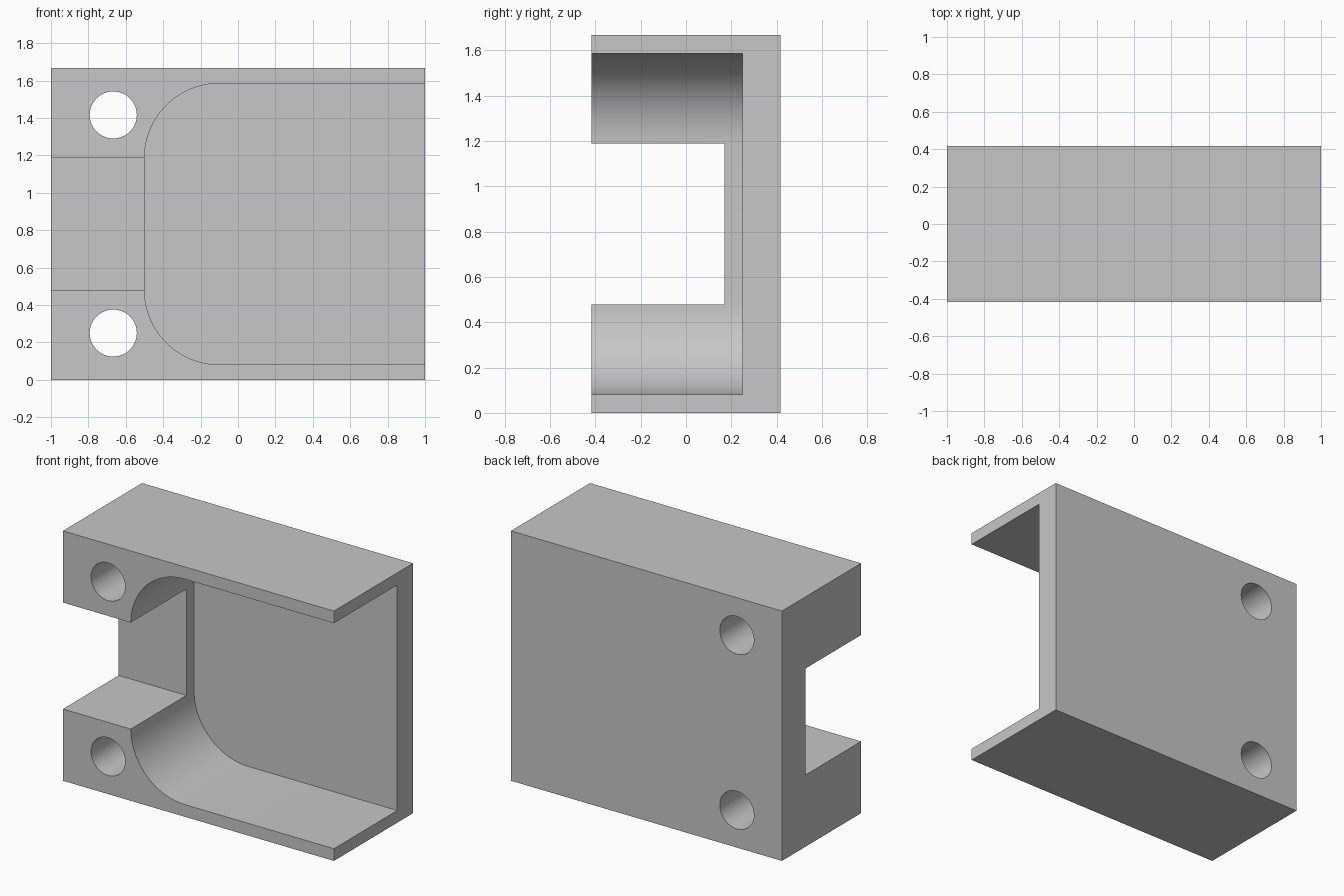
import bpy
import bmesh
from math import cos, sin, pi

cube = bpy.data.objects.get("Cube")
if cube:
    bpy.data.objects.remove(cube, do_unlink=True)

WIDTH, DEPTH, HEIGHT = 2.0, 0.834, 1.667
FRONT, BACK, MID = -DEPTH / 2, DEPTH / 2, HEIGHT / 2
OVER = 0.2  # how far cutters reach past the block

grey = bpy.data.materials.new("plain grey")
grey.use_nodes = True
colour = (0.57, 0.57, 0.57, 1)
grey.diffuse_color = colour
grey.node_tree.nodes["Principled BSDF"].inputs["Base Color"].default_value = colour


def prism(name, outline, y0, y1):
    """Extrude an (x, z) outline along y."""
    bm = bmesh.new()
    face = bm.faces.new([bm.verts.new((x, y0, z)) for x, z in outline])
    moved = bmesh.ops.extrude_face_region(bm, geom=[face])["geom"]
    verts = [v for v in moved if isinstance(v, bmesh.types.BMVert)]
    bmesh.ops.translate(bm, verts=verts, vec=(0, y1 - y0, 0))
    bmesh.ops.recalc_face_normals(bm, faces=bm.faces)
    mesh = bpy.data.meshes.new(name)
    bm.to_mesh(mesh)
    bm.free()
    mesh.materials.append(grey)
    obj = bpy.data.objects.new(name, mesh)
    bpy.context.collection.objects.link(obj)
    return obj


def rect(x0, x1, z0, z1):
    return [(x0, z0), (x1, z0), (x1, z1), (x0, z1)]


def arc(cx, cz, r, start, end, steps):
    angles = [start + (end - start) * i / steps for i in range(steps + 1)]
    return [(cx + r * cos(a), cz + r * sin(a)) for a in angles]


# Solid block
bracket = prism("bracket", rect(-WIDTH / 2, WIDTH / 2, 0, HEIGHT), FRONT, BACK)

# Pocket open to the front and the left end, with two rounded inner corners
r, half, wall = 0.4, 0.752, -0.5
right = WIDTH / 2 + OVER
pocket = [(right, MID - half), (right, MID + half)]
pocket += arc(wall + r, MID + half - r, r, pi / 2, pi, 24)
pocket += arc(wall + r, MID - half + r, r, pi, 1.5 * pi, 24)
cutters = [prism("pocket_cutter", pocket, FRONT - OVER, 0.25)]

# Slot through the right end
slot = rect(-WIDTH / 2 - OVER, -0.3, MID - 0.355, MID + 0.355)
cutters.append(prism("slot_cutter", slot, FRONT - OVER, 0.17))

# Screw holes
for side in (-1, 1):
    hole = arc(-0.667, MID + side * 0.583, 0.126, 0, 2 * pi, 48)[:-1]
    cutters.append(prism("hole_cutter", hole, FRONT - OVER, BACK + OVER))

# Cut, then drop the cutters
bpy.ops.object.select_all(action="DESELECT")
bracket.select_set(True)
bpy.context.view_layer.objects.active = bracket
for cutter in cutters:
    mod = bracket.modifiers.new(cutter.name, "BOOLEAN")
    mod.operation = "DIFFERENCE"
    mod.solver = "EXACT"
    mod.object = cutter
    bpy.ops.object.modifier_apply(modifier=mod.name)
    bpy.data.objects.remove(cutter, do_unlink=True)

bpy.ops.object.shade_smooth_by_angle(angle=pi / 6)
